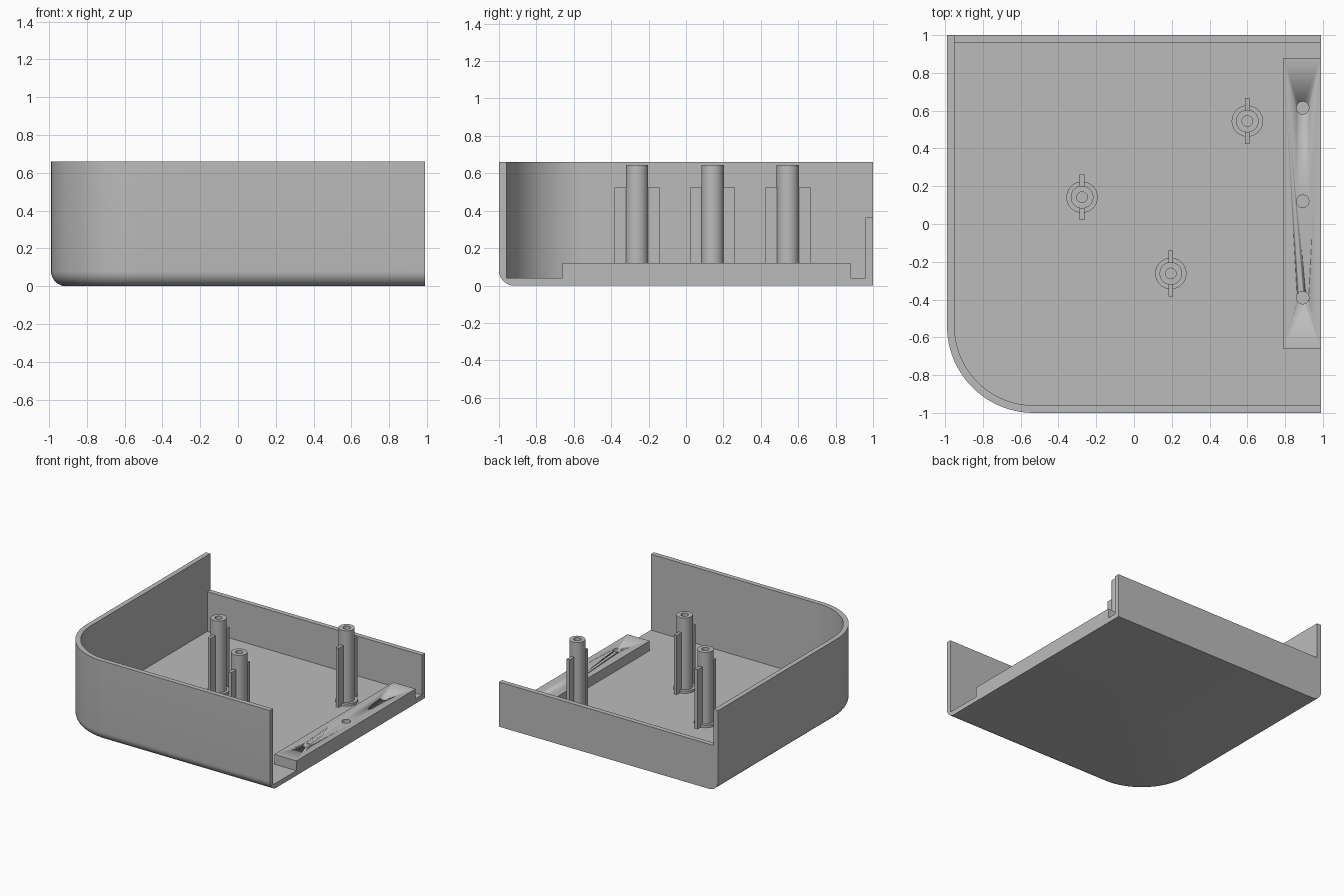
import bpy, bmesh, math
from mathutils import Matrix

if "Cube" in bpy.data.objects:
    bpy.data.objects.remove(bpy.data.objects["Cube"], do_unlink=True)

grey = bpy.data.materials.new("light grey plastic")
colour = (0.5, 0.5, 0.5, 1)
grey.diffuse_color = colour
grey.use_nodes = True
grey.node_tree.nodes["Principled BSDF"].inputs["Base Color"].default_value = colour

X, Y, TOP = 0.99, 1.0, 0.66      # half width, half depth, wall height
WALL, CORNER, FILLET = 0.04, 0.46, 0.08


def finish(name, bm):
    bmesh.ops.recalc_face_normals(bm, faces=bm.faces)
    mesh = bpy.data.meshes.new(name)
    bm.to_mesh(mesh)
    bm.free()
    mesh.materials.append(grey)
    obj = bpy.data.objects.new(name, mesh)
    bpy.context.collection.objects.link(obj)
    bpy.ops.object.select_all(action="DESELECT")
    obj.select_set(True)
    bpy.context.view_layer.objects.active = obj
    bpy.ops.object.shade_smooth_by_angle(angle=math.radians(30))
    return obj


def box(name, low, high):
    bm = bmesh.new()
    bmesh.ops.create_cube(bm, size=1)
    for v in bm.verts:
        v.co = [high[i] if v.co[i] > 0 else low[i] for i in range(3)]
    return finish(name, bm)


def lathe(name, profile, x, y, steps=40):
    bm = bmesh.new()
    verts = [bm.verts.new((r, 0, z)) for r, z in profile]
    edges = [bm.edges.new(pair) for pair in zip(verts, verts[1:])]
    bmesh.ops.spin(bm, geom=verts + edges, cent=(0, 0, 0), axis=(0, 0, 1),
                   angle=math.tau, steps=steps)
    bmesh.ops.remove_doubles(bm, verts=bm.verts, dist=0.0005)
    bm.transform(Matrix.Translation((x, y, 0)))
    return finish(name, bm)


# Shell: floor, front wall, rounded corner and left-hand wall, as stacked outlines
def outline(bm, inset, z):
    cx, cy, r = -X + CORNER, -Y + CORNER, CORNER - inset
    pts = [(X, -Y + inset)]
    for i in range(25):
        a = -math.pi / 2 * (1 + i / 24)
        pts.append((cx + r * math.cos(a), cy + r * math.sin(a)))
    pts.append((-X + inset, Y))
    return [bm.verts.new((px, py, z)) for px, py in pts]


bm = bmesh.new()
rings = []
for i in range(9):
    a = math.pi / 2 * i / 8
    rings.append(outline(bm, FILLET * (1 - math.sin(a)), FILLET * (1 - math.cos(a))))
rings += [outline(bm, 0, TOP), outline(bm, WALL, TOP), outline(bm, WALL, WALL)]
for low, high in zip(rings, rings[1:]):
    for i in range(len(low) - 1):
        bm.faces.new((low[i], low[i + 1], high[i + 1], high[i]))
under = bm.verts.new((X, Y, 0))
over = bm.verts.new((X, Y, WALL))
bm.faces.new(rings[0] + [under])
bm.faces.new(rings[-1] + [over])
for end in (0, -1):
    bm.faces.new([ring[end] for ring in rings] + [over, under])
finish("shell", bm)

# Lower back wall
box("back_wall", (-X + WALL, Y - WALL, WALL), (X, Y, 0.365))

# Mounting rail with three screw holes
rail = box("mounting_rail", (0.79, -0.66, WALL), (X, 0.88, 0.12))
for y in (-0.39, 0.12, 0.615):
    cutter = lathe("hole_cutter", [(0, 0.05), (0.033, 0.05), (0.033, 0.2), (0, 0.2)], 0.893, y)
    cutter.hide_render = True
    cut = rail.modifiers.new("hole", "BOOLEAN")
    cut.object, cut.operation, cut.solver = cutter, "DIFFERENCE", "EXACT"
    bpy.context.view_layer.objects.active = rail
    bpy.ops.object.modifier_apply(modifier=cut.name)
    bpy.data.objects.remove(cutter, do_unlink=True)

# Hollow screw posts with a base collar and two ribs each
post = [(0.083, WALL), (0.083, 0.06), (0.06, 0.06), (0.06, 0.645),
        (0.028, 0.645), (0.028, 0.06), (0, 0.06)]
for n, (x, y) in enumerate([(0.6, 0.545), (-0.275, 0.142), (0.195, -0.262)], 1):
    lathe(f"post_{n}", post, x, y)
    for side, sign in (("back", 1), ("front", -1)):
        ends = sorted((y + sign * 0.055, y + sign * 0.121))
        box(f"post_{n}_{side}_rib", (x - 0.0125, ends[0], WALL), (x + 0.0125, ends[1], 0.525))
